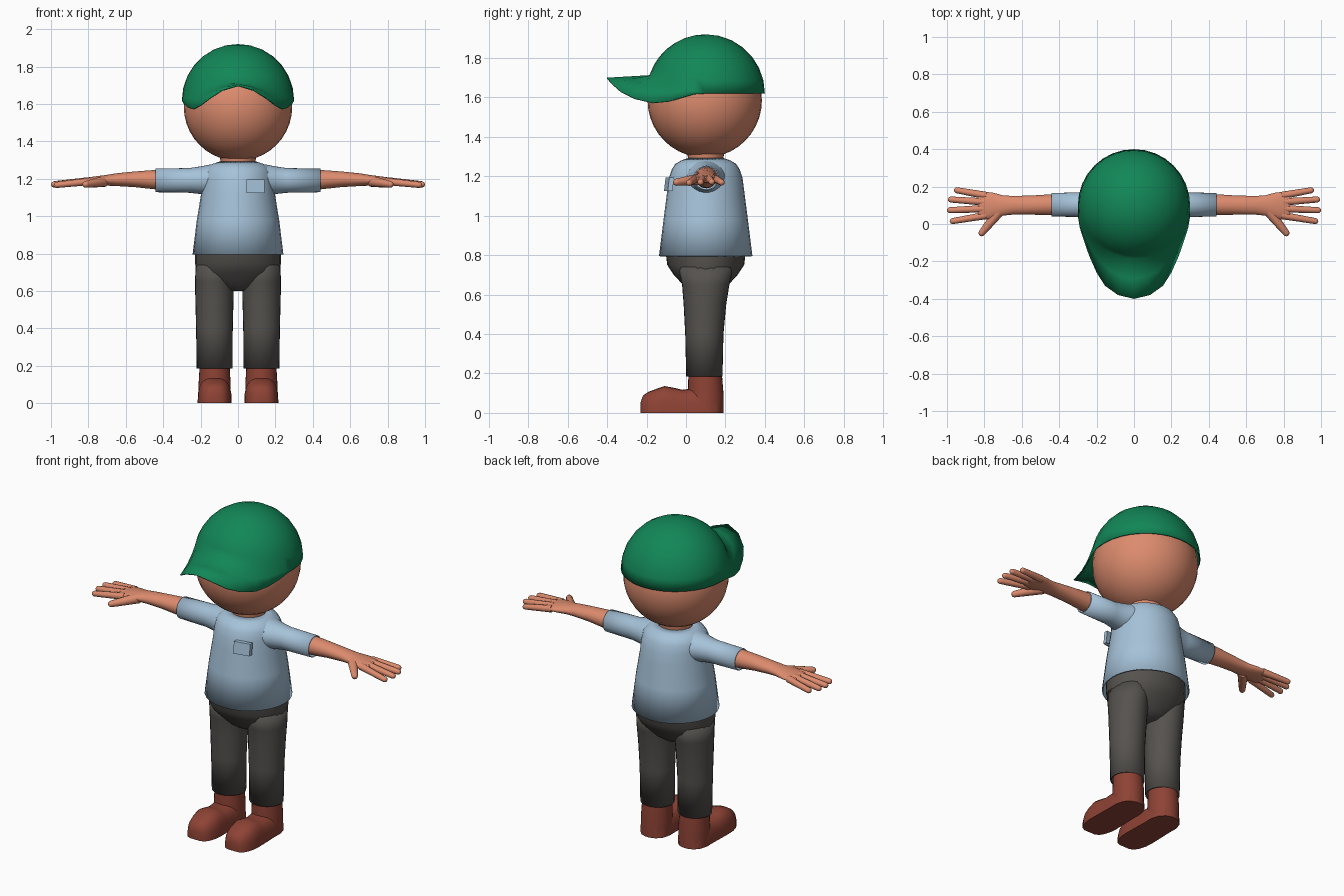
import bpy, bmesh, math
from mathutils import Vector

if "Cube" in bpy.data.objects:
    bpy.data.objects.remove(bpy.data.objects["Cube"])

CY = 0.10  # body axis sits slightly behind the origin


def material(name, rgb):
    m = bpy.data.materials.new(name)
    m.diffuse_color = (*rgb, 1)
    m.use_nodes = True
    m.node_tree.nodes["Principled BSDF"].inputs["Base Color"].default_value = m.diffuse_color
    return m


SKIN = material("skin", (0.72, 0.26, 0.155))
GREEN = material("cap green", (0.006, 0.24, 0.095))
BLUE = material("shirt blue", (0.38, 0.54, 0.69))
GREY = material("trouser grey", (0.092, 0.085, 0.077))
BROWN = material("shoe brown", (0.27, 0.055, 0.035))


def finish(bm, name, mat, mirror=False, thick=0, angle=50):
    bmesh.ops.remove_doubles(bm, verts=bm.verts, dist=0.0001)
    bmesh.ops.recalc_face_normals(bm, faces=bm.faces)
    me = bpy.data.meshes.new(name)
    bm.to_mesh(me)
    bm.free()
    me.materials.append(mat)
    me.shade_smooth()
    me.set_sharp_from_angle(angle=math.radians(angle))
    ob = bpy.data.objects.new(name, me)
    bpy.context.collection.objects.link(ob)
    if thick:
        mod = ob.modifiers.new("thickness", "SOLIDIFY")
        mod.thickness = thick
        mod.offset = -1
    if mirror:
        ob.modifiers.new("mirror", "MIRROR").use_clip = False
    return ob


def skin_rings(bm, rings, caps):
    rows = [[bm.verts.new(p) for p in r] for r in rings]
    n = len(rows[0])
    for a, b in zip(rows, rows[1:]):
        for i in range(n):
            j = (i + 1) % n
            bm.faces.new((a[i], a[j], b[j], b[i]))
    if caps:
        bm.faces.new(rows[0])
        bm.faces.new(rows[-1])


def ellipse(c, u, v, n=28):
    c, u, v = Vector(c), Vector(u), Vector(v)
    return [c + u * math.cos(math.tau * i / n) + v * math.sin(math.tau * i / n)
            for i in range(n)]


def loft_z(name, rows, mat, caps=False, **kw):
    """Upright tube; rows are (z, x, y, radius_x, radius_y)."""
    bm = bmesh.new()
    skin_rings(bm, [ellipse((x, y, z), (rx, 0, 0), (0, ry, 0))
                    for z, x, y, rx, ry in rows], caps)
    return finish(bm, name, mat, **kw)


def loft_x(name, rows, mat, caps=False, **kw):
    """Sideways tube; rows are (x, y, z, radius_y, radius_z)."""
    bm = bmesh.new()
    skin_rings(bm, [ellipse((x, y, z), (0, ry, 0), (0, 0, rz))
                    for x, y, z, ry, rz in rows], caps)
    return finish(bm, name, mat, **kw)


def finger(name, a, b, ra, rb):
    """Tapered rod with a rounded tip."""
    a, b = Vector(a), Vector(b)
    d = (b - a).normalized()
    u = d.cross(Vector((0, 0, 1))).normalized()
    v = u.cross(d)
    b = b - d * rb
    rings = [ellipse(a, u * ra, v * ra, 12)]
    for k in range(4):
        t = math.radians(k * 27)
        r = rb * math.cos(t)
        rings.append(ellipse(b + d * rb * math.sin(t), u * r, v * r, 12))
    bm = bmesh.new()
    skin_rings(bm, rings, True)
    finish(bm, name, SKIN, mirror=True)


# head and neck
bm = bmesh.new()
bmesh.ops.create_uvsphere(bm, u_segments=32, v_segments=20, radius=0.29)
bmesh.ops.translate(bm, verts=bm.verts, vec=(0, 0.095, 1.585))
finish(bm, "head", SKIN)
loft_z("neck", [(1.24, 0, CY, 0.088, 0.088), (1.29, 0, CY, 0.092, 0.088),
                (1.37, 0, CY, 0.11, 0.11)], SKIN)

# cap: dome whose rim rises at the front and flows into a drooping brim
BRIM = [(.30, .10, 1.62), (.30, .04, 1.617), (.29, -.02, 1.60), (.267, -.09, 1.58),
        (.24, -.17, 1.573), (.20, -.26, 1.595), (.155, -.33, 1.63),
        (.085, -.38, 1.675), (0, -.40, 1.70)]
N, R = 32, 0.30
cap_rings = [[] for _ in range(10)]
for i in range(N):
    a = math.tau * i / N
    front = max(0, -math.sin(a))
    rim = math.radians(90 - 18 * front ** 0.8)
    for k in range(8):
        p = max(rim * k / 7, 0.00001)
        cap_rings[k].append(Vector((R * math.sin(p) * math.cos(a),
                                    CY + R * math.sin(p) * math.sin(a),
                                    1.62 + R * math.cos(p))))
    inner = cap_rings[7][-1]
    outer = inner.copy()
    if i > N // 2:
        k = i - N // 2
        x, y, z = BRIM[k if k <= 8 else 16 - k]
        outer = Vector((math.copysign(x, math.cos(a)), y, z))
    cap_rings[8].append(inner.lerp(outer, 0.5))
    cap_rings[9].append(outer)
bm = bmesh.new()
skin_rings(bm, cap_rings, False)
bmesh.ops.dissolve_degenerate(bm, dist=0.0001, edges=bm.edges)
finish(bm, "cap", GREEN, thick=0.006, angle=75)

# shirt body, sleeves and pocket
loft_z("shirt", [(0.795, 0, CY, .243, .237), (0.98, 0, CY, .22, .214),
                 (1.12, 0, CY, .197, .196), (1.19, 0, CY, .19, .187),
                 (1.235, 0, CY, .182, .172), (1.262, 0, CY, .165, .155),
                 (1.28, 0, CY, .135, .125), (1.292, 0, CY, .098, .092)],
       BLUE, thick=0.008)
loft_x("sleeve", [(.09, CY, 1.195, .12, .088), (.15, CY, 1.193, .10, .083),
                  (.20, .102, 1.192, .078, .074), (.26, .103, 1.191, .066, .066),
                  (.44, .103, 1.191, .063, .063)], BLUE, mirror=True, thick=0.006)
bm = bmesh.new()
bmesh.ops.create_cube(bm, size=1)
bmesh.ops.scale(bm, verts=bm.verts, vec=(0.095, 0.024, 0.07))
for v in bm.verts:  # lean with the chest and follow its curve
    v.co.y += -0.086 + v.co.z * 0.12 + v.co.x * 0.2
    v.co += Vector((0.093, 0, 1.16))
finish(bm, "pocket", BLUE, angle=30)

# arms and hands
loft_x("arm", [(.36, .103, 1.193, .054, .054), (.44, .103, 1.195, .056, .052),
               (.55, .101, 1.197, .051, .042), (.65, .10, 1.195, .050, .034),
               (.70, .099, 1.192, .054, .029), (.76, .098, 1.189, .071, .024),
               (.81, .097, 1.186, .074, .020), (.835, .097, 1.184, .068, .014)],
       SKIN, caps=True, mirror=True)
for name, a, b in [("little_finger", (.79, .152, 1.186), (.962, .183, 1.167)),
                   ("ring_finger", (.80, .118, 1.188), (.995, .132, 1.170)),
                   ("middle_finger", (.80, .082, 1.188), (1.0, .073, 1.168)),
                   ("index_finger", (.79, .046, 1.186), (.985, .013, 1.165))]:
    finger(name, a, b, 0.020, 0.016)
finger("thumb", (.715, .075, 1.186), (.825, -.062, 1.168), 0.030, 0.018)

# trousers: hips and legs
loft_z("trouser_hips", [(0.60, 0, CY, .06, .06), (0.625, 0, CY, .13, .095),
                        (0.66, 0, CY, .19, .125), (0.70, 0, CY, .222, .162),
                        (0.75, 0, CY, .23, .195), (0.83, 0, CY, .228, .205)],
       GREY, caps=True)
loft_z("trouser_leg", [(0.185, .125, .093, .096, .092), (0.40, .126, .093, .098, .097),
                       (0.55, .126, .096, .102, .108), (0.65, .126, .10, .104, .120),
                       (0.74, .122, CY, .104, .14)],
       GREY, mirror=True, thick=0.008)

# shoes: ankle tube plus a foot lofted from heel to toe
loft_z("shoe_ankle", [(0.0, .125, .10, .086, .09), (0.10, .125, .10, .086, .09),
                      (0.20, .125, .097, .08, .085)], BROWN, caps=True, mirror=True)
FOOT = [(-.23, .035, .055), (-.218, .06, .088), (-.19, .077, .107), (-.15, .088, .122),
        (-.11, .091, .136), (-.06, .09, .127), (-.02, .089, .117), (.04, .087, .125),
        (.10, .088, .12), (.15, .075, .10), (.18, .045, .08)]
foot_rings = []
for y, w, h in FOOT:
    ring = []
    for i in range(13):  # flat-bottomed rounded arch
        t = math.pi * i / 12
        c, s = math.cos(t), math.sin(t)
        ring.append((.125 + w * math.copysign(abs(c) ** 0.7, c) if abs(c) > 1e-6 else .125,
                     y, h * max(s, 0) ** 0.7 if 0 < i < 12 else 0))
    foot_rings.append(ring)
bm = bmesh.new()
skin_rings(bm, foot_rings, True)
finish(bm, "shoe_foot", BROWN, mirror=True)
